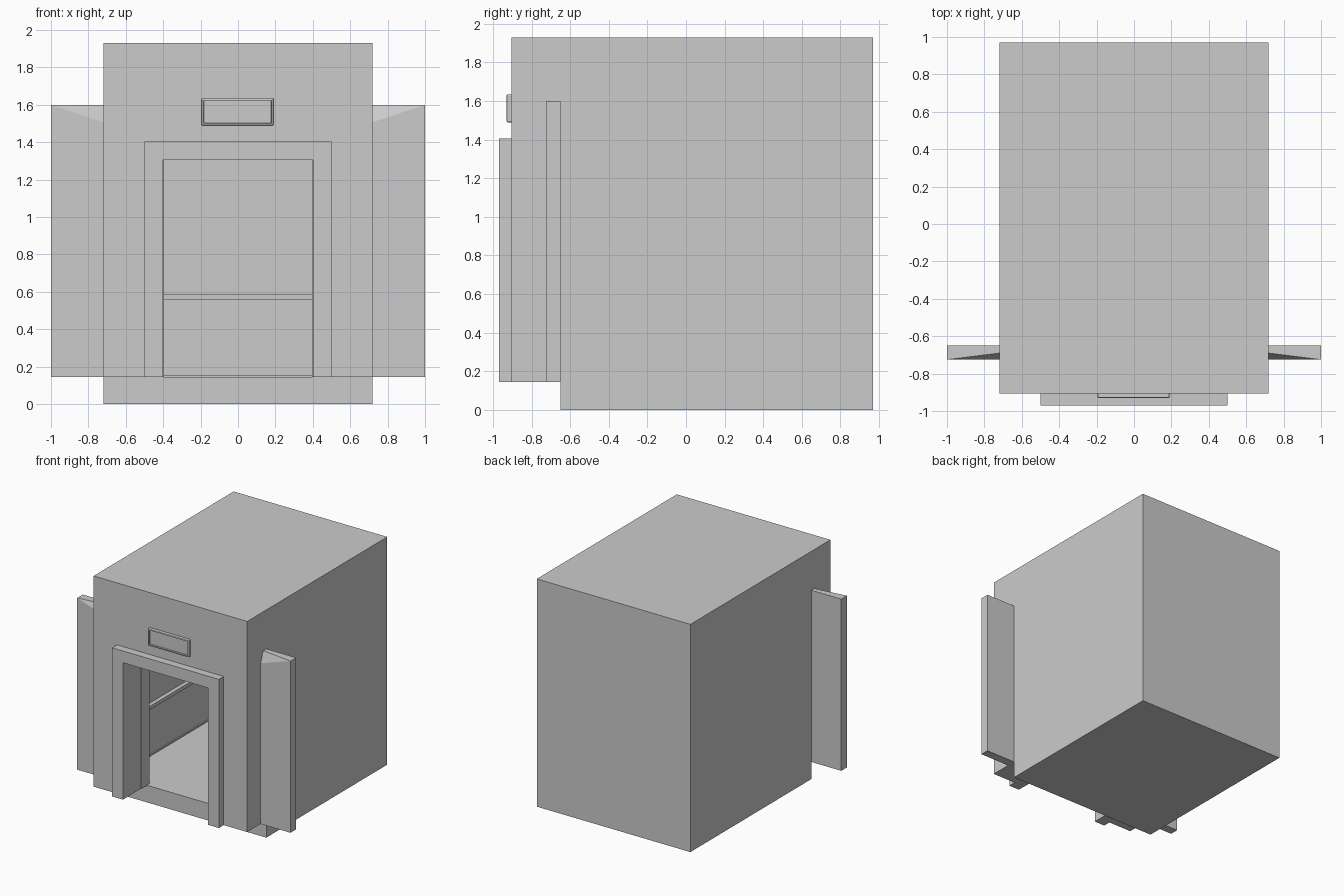
import bpy, bmesh

if "Cube" in bpy.data.objects:
    bpy.data.objects.remove(bpy.data.objects["Cube"])


def mesh_object(name, bm):
    bmesh.ops.recalc_face_normals(bm, faces=bm.faces[:])
    me = bpy.data.meshes.new(name)
    bm.to_mesh(me)
    bm.free()
    ob = bpy.data.objects.new(name, me)
    bpy.context.scene.collection.objects.link(ob)
    return ob


def box_bm(lo, hi):
    bm = bmesh.new()
    bmesh.ops.create_cube(bm, size=1)
    for v in bm.verts:
        v.co = [(a + b) / 2 + c * (b - a) for a, b, c in zip(lo, hi, v.co)]
    return bm


def box(name, lo, hi):
    return mesh_object(name, box_bm(lo, hi))


def mirror(ob):
    m = ob.modifiers.new("mirror", 'MIRROR')
    m.use_axis[0] = True
    m.use_bisect_axis[0] = False
    m.use_mirror_merge = False


def cut(ob, lo, hi):
    cutter = box(ob.name + "_cutter", lo, hi)
    cutter.hide_render = True
    cutter.hide_set(True)
    cutter.display_type = 'WIRE'
    m = ob.modifiers.new("cut", 'BOOLEAN')
    m.operation = 'DIFFERENCE'
    m.solver = 'EXACT'
    m.object = cutter


# Cabin with its overhanging entrance wall, from a side profile
bm = bmesh.new()
profile = [(-.65, 0), (.97, 0), (.97, 1.93), (-.905, 1.93), (-.905, .145), (-.65, .145)]
face = bm.faces.new([bm.verts.new((-.72, y, z)) for y, z in profile])
out = bmesh.ops.extrude_face_region(bm, geom=[face])
bmesh.ops.translate(bm, vec=(1.44, 0, 0),
                    verts=[g for g in out["geom"] if isinstance(g, bmesh.types.BMVert)])
cabin = mesh_object("cabin", bm)
cut(cabin, (-.69, -.615, .145), (.69, .94, 1.9))     # interior room
cut(cabin, (-.4, -1.1, .145), (.4, -.5, 1.305))      # doorway

# Door frame
post = box("frame_post", (.4, -.97, .145), (.5, -.905, 1.405))
mirror(post)
box("frame_header", (-.4, -.97, 1.305), (.4, -.905, 1.405))

# Sliding doors, open; front inner top corner is lowered
bm = box_bm((.395, -.725, .145), (1.0, -.65, 1.6))
for v in bm.verts:
    if v.co.x < .5 and v.co.y < -.7 and v.co.z > 1:
        v.co.z = 1.4
        low = v
top = next(f for f in low.link_faces if all(v.co.z > 1 for v in f.verts))
others = [v for v in top.verts if v is not low]
a, b = [e.other_vert(low) for e in low.link_edges if e in top.edges[:]]
bmesh.ops.connect_verts(bm, verts=[a, b])
mirror(mesh_object("sliding_door", bm))

# Handrails and skirting along the interior walls
for name, z0, z1, d in (("handrail", .56, .59, .035), ("skirting", .145, .155, .01)):
    mirror(box("side_" + name, (.69 - d, -.6, z0), (.69, .94, z1)))
    box("back_" + name, (-.69 + d, .94 - d, z0), (.69 - d, .94, z1))

# Floor indicator panel with bevelled rim and recessed screen
bm = box_bm((-.195, -.93, 1.49), (.19, -.905, 1.635))
bmesh.ops.bevel(bm, geom=[e for e in bm.edges if min(v.co.y for v in e.verts) < -.92],
                offset=.006, segments=2, profile=.5, affect='EDGES')
bm.normal_update()
front = max((f for f in bm.faces if f.normal.y < -.9), key=lambda f: f.calc_area())
bmesh.ops.inset_region(bm, faces=[front], thickness=.008)
out = bmesh.ops.inset_region(bm, faces=[front], thickness=.001, depth=-.014)
mesh_object("floor_indicator", bm)
